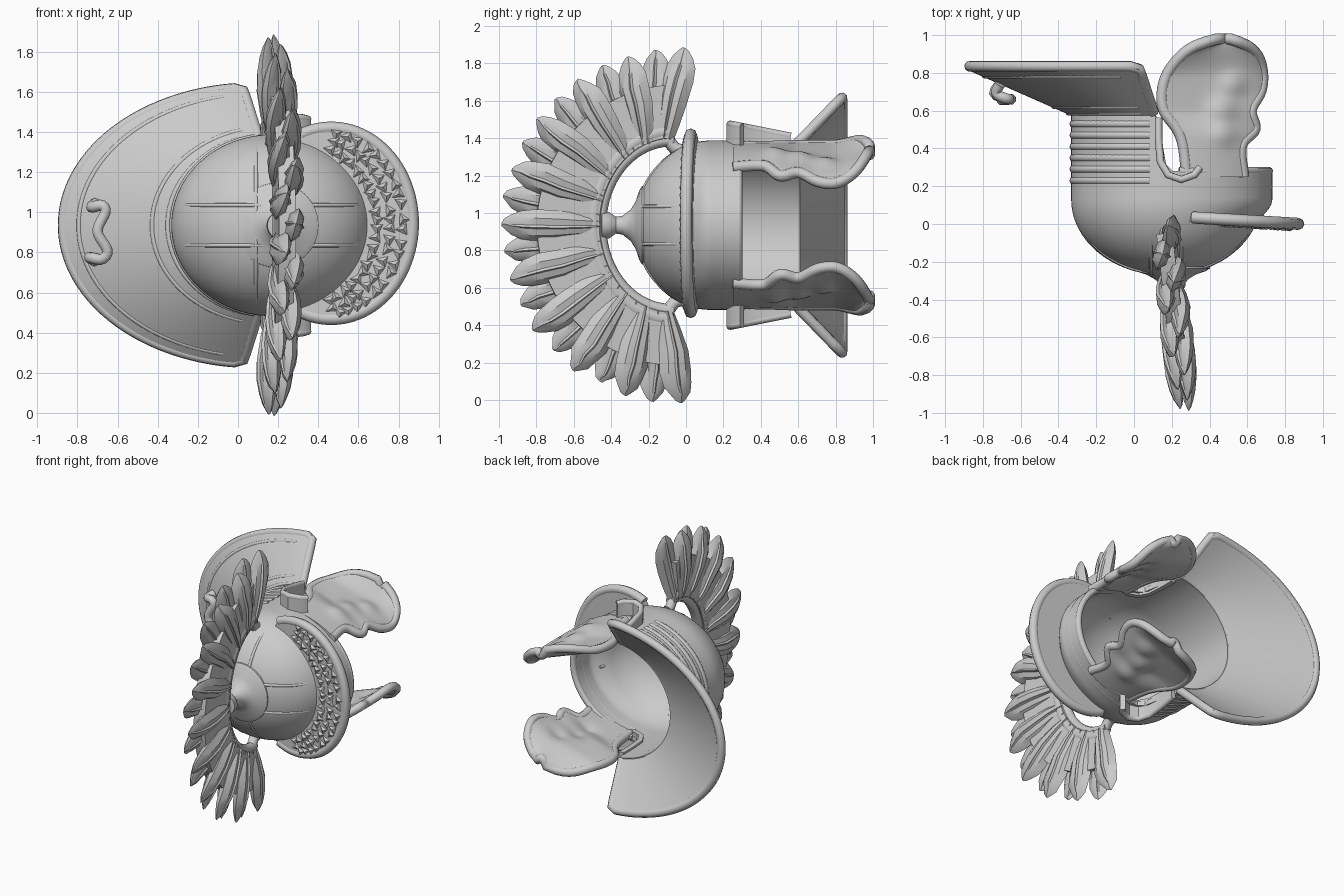
import bpy, bmesh, random
from math import sin, cos, radians, pi, sqrt, exp
from mathutils import Vector

random.seed(4)
if "Cube" in bpy.data.objects:
    bpy.data.objects.remove(bpy.data.objects["Cube"])

grey = bpy.data.materials.new("stone_grey")
grey.use_nodes = True
COL = (0.6, 0.6, 0.6, 1)
grey.diffuse_color = COL
grey.node_tree.nodes["Principled BSDF"].inputs["Base Color"].default_value = COL

CX, CZ, RX, RZ = 0.17, 0.935, 0.485, 0.435   # bowl centre and radii


def smooth(a, b, t):
    t = max(0, min(1, (t - a) / (b - a)))
    return t * t * (3 - 2 * t)


def finish(name, bm, thick=0, angle=35):
    bmesh.ops.remove_doubles(bm, verts=bm.verts, dist=0.0005)
    bmesh.ops.recalc_face_normals(bm, faces=bm.faces)
    me = bpy.data.meshes.new(name)
    bm.to_mesh(me)
    bm.free()
    me.materials.append(grey)
    ob = bpy.data.objects.new(name, me)
    bpy.context.collection.objects.link(ob)
    bpy.ops.object.select_all(action='DESELECT')
    ob.select_set(True)
    bpy.context.view_layer.objects.active = ob
    if thick:
        m = ob.modifiers.new("thickness", 'SOLIDIFY')
        m.thickness, m.offset = thick, 0
        bpy.ops.object.modifier_apply(modifier=m.name)
    bpy.ops.object.shade_smooth_by_angle(angle=radians(angle))


def sheet(name, f, nu, nv, thick=0):
    bm = bmesh.new()
    rows = [[bm.verts.new(f(i / nu, j / nv)) for j in range(nv + 1)] for i in range(nu + 1)]
    for i in range(nu):
        for j in range(nv):
            bm.faces.new((rows[i][j], rows[i + 1][j], rows[i + 1][j + 1], rows[i][j + 1]))
    finish(name, bm, thick)


def tube(name, pts, r):
    cu = bpy.data.curves.new(name, 'CURVE')
    cu.dimensions = '3D'
    cu.bevel_depth, cu.bevel_resolution, cu.use_fill_caps = r, 2, True
    sp = cu.splines.new('POLY')
    sp.points.add(len(pts) - 1)
    for p, q in zip(sp.points, pts):
        p.co = (*q, 1)
    cu.materials.append(grey)
    bpy.context.collection.objects.link(bpy.data.objects.new(name, cu))


def line(f, n):
    return [f(i / n) for i in range(n + 1)]


def interp(table, t):
    """Smooth curve through rows of (parameter, values...)"""
    n = len(table) - 1
    i = max(j for j in range(n) if j == 0 or table[j][0] <= t)
    p0, p1, p2, p3 = (table[max(0, min(n, i + d))] for d in (-1, 0, 1, 2))
    h = p2[0] - p1[0]
    k = (t - p1[0]) / h
    res = []
    for a, b, c, d in list(zip(p0, p1, p2, p3))[1:]:
        m1, m2 = (c - a) / (p2[0] - p0[0]) * h, (d - b) / (p3[0] - p1[0]) * h
        res.append(b + k * (m1 + k * (3 * (c - b) - 2 * m1 - m2 + k * (2 * (b - c) + m1 + m2))))
    return res


# Bowl: half ellipsoid running into a collar that is longer at the back
def bowl_pt(u, v):
    th = (u * 2 - 1) * pi
    back = smooth(radians(88), radians(98), abs(th))
    if v < 0.5:
        k, y = sin(v * pi), 0.13 - 0.385 * cos(v * pi)
    else:
        k, y = 1, 0.13 + (v - 0.5) * 2 * (0.15 + 0.33 * back)
    flare = 0.06 * smooth(0, 0.13, y) * max(0, cos(th))
    return (CX + RX * k * cos(th) + flare, y, CZ + RZ * k * sin(th))


sheet("bowl", bowl_pt, 96, 60, 0.035)
tube("brow_edge", line(lambda t: bowl_pt(0.27 + 0.46 * t, 1), 40), 0.022)
tube("brow_band", line(lambda t: bowl_pt(0.28 + 0.44 * t, 0.72), 40), 0.02)

# Ridges across the nape
for i in range(6):
    def nape_pt(t):
        th = radians(100 + 160 * t)
        return (CX + RX * 1.01 * cos(th), 0.23 + 0.06 * i, CZ + RZ * 1.01 * sin(th))
    tube("nape_ridge", line(nape_pt, 36), 0.022)


# Thin ribs crossing the crown
def rib_pt(dx, dz):
    return (CX + dx, 0.112 - 0.385 * sqrt(max(0, 1 - (dx / RX) ** 2 - (dz / RZ) ** 2)), CZ + dz)


for s in (-1, 1):
    tube("crown_rib_long", line(lambda t: rib_pt(0.94 * (t - .5), s * .1), 40), 0.01)
    tube("crown_rib_cross", line(lambda t: rib_pt(s * .08, 0.84 * (t - .5)), 40), 0.01)


# Finial under the crest
def crest_x(y):
    return 0.165 - 0.115 * y


prof = [(.215, -.19), (.21, -.235), (.185, -.25), (.13, -.268), (.085, -.295), (.05, -.34),
        (.045, -.375), (.07, -.41), (.07, -.45), (0, -.46)]


def finial_pt(u, v):
    r, y = prof[round(v * (len(prof) - 1))]
    return (crest_x(y) + r * cos(u * 2 * pi), y, CZ + r * sin(u * 2 * pi))


sheet("finial", finial_pt, 32, len(prof) - 1)


# Crest: arched frame with a fan of ridged, fused feathers
def frame_pt(a, k=1.0):
    y = -0.08 + 0.38 * k * cos(a)
    return Vector((crest_x(y), y, CZ + 0.455 * k * sin(a)))


def crest_tip(a, reach):
    y = -0.05 + reach * cos(a)
    return Vector((crest_x(y) - .01, y, CZ + reach * sin(a)))


def web_pt(u, v):
    return frame_pt(radians(94 + 172 * u), 1.02).lerp(crest_tip(radians(90 + 179 * u), .75), v)


sheet("crest_web", web_pt, 48, 4, 0.085)
tube("crest_frame", line(lambda t: frame_pt(radians(88 + 184 * t)), 40), 0.035)
tube("crest_frame_bead", line(lambda t: frame_pt(radians(92 + 176 * t), 1.1), 40), 0.05)
for s in (-1, 1):
    tube("crest_stay", [(.175, -.1, CZ + s * .46), (.17, -.06, CZ + s * .41), (.17, -.03, CZ + s * .4)], 0.035)

COUNT = 21
LEAF = [(0, .045), (.2, .065), (.45, .082), (.65, .088), (.8, .078), (.9, .056), (.97, .028), (1, .008)]
bm = bmesh.new()
for i in range(COUNT):
    t = i / (COUNT - 1)
    a = radians(87.5 + 184 * t)
    base = frame_pt(radians(94 + 172 * t), 1.02)
    off = 0.022 * (-1) ** i
    tip = crest_tip(a, 0.95 + random.uniform(-.02, .005) * (0 < t < 1)) + Vector((off, 0, 0))
    along = (tip - base).normalized()
    side = along.cross(Vector((1, 0, 0))).normalized()
    side = (side + Vector((random.uniform(.25, .4), 0, 0))).normalized()
    out = along.cross(side)
    rings = []
    for k, w in LEAF:
        p = base.lerp(tip, k) + Vector((off * sin(k * pi), 0, 0)) + side * random.uniform(-.006, .006)
        h = 0.25 * w + 0.036 * (1 - k ** 3)
        shape = [(1, 0), (.55, .75), (.12, .8), (0, 1.05), (-.12, .8), (-.55, .75)]
        shape += [(-x, -y) for x, y in shape]
        rings.append([bm.verts.new(p + side * w * x + out * h * y) for x, y in shape])
    n = len(rings[0])
    for r0, r1 in zip(rings, rings[1:]):
        for j in range(n):
            bm.faces.new((r0[j], r0[(j + 1) % n], r1[(j + 1) % n], r1[j]))
    bm.faces.new(rings[0])
    bm.faces.new(rings[-1])
finish("crest_feathers", bm)


# Neck guard: broad flared plate with raised borders and a handle
def neck_pt(u, v):
    th, ph = radians(98 + 164 * u), radians(94 + 172 * u)
    ix, iz = CX + RX * cos(th), RZ * sin(th)
    ox, oz = 0.09 + 0.96 * cos(ph), 0.685 * sin(ph)
    return (ix + (ox - ix) * v, 0.59 + 0.245 * v, CZ + iz + (oz - iz) * v)


sheet("neck_guard", neck_pt, 64, 12, 0.045)
border = [neck_pt(0, k) for k in (0, .4, .8, .94)] + line(lambda t: neck_pt(.015 + .97 * t, 1), 64)
border += [neck_pt(1, k) for k in (.94, .8, .4, 0)]
tube("neck_guard_rim", border, 0.029)
for k in (0.06, 0.2, 0.86):
    tube("neck_guard_bead", [Vector(p) - Vector((0, .016, 0))
                             for p in line(lambda t: neck_pt(.04 + .92 * t, k), 48)], 0.014)
HANDLE = [(0, -.71, .74, -.15), (.1, -.74, .69, -.13), (.2, -.68, .665, -.14), (.3, -.65, .66, -.1),
          (.5, -.7, .655, 0), (.7, -.66, .66, .1), (.8, -.68, .665, .13), (.9, -.73, .69, .12), (1, -.71, .74, .14)]
pts = [Vector(interp(HANDLE, i / 32)) + Vector((0, 0, CZ - .03)) for i in range(33)]
tube("neck_guard_handle", pts, 0.028)


# Brow visor: studded crescent plate
def visor_pt(u, v):
    th, ph = radians(75 * (2 * u - 1)), radians(112 * (2 * u - 1))
    ix, iz = CX + RX * .98 * cos(th), CZ + RZ * .98 * sin(th)
    ox, oz = 0.465 + 0.405 * cos(ph), 0.945 + 0.475 * sin(ph)
    x = ix + (ox - ix) * v
    return (x, 0.035 - 0.06 * (x - .3), iz + (oz - iz) * v)


sheet("visor", visor_pt, 56, 6, 0.05)
tube("visor_rim", line(lambda t: visor_pt(t, 1), 56), 0.032)
bm = bmesh.new()
for i in range(22):
    u = 0.13 + 0.74 * i / 21
    for v in (.22, .52, .8):
        c = Vector(visor_pt(u + random.uniform(-.008, .008), v)) - Vector((0, .022, 0))
        a0 = random.uniform(0, pi)
        ring = [bm.verts.new(c + 0.042 * Vector((cos(a0 + k * pi * 2 / 3), 0, sin(a0 + k * pi * 2 / 3))))
                for k in range(3)]
        top = bm.verts.new(c - Vector((0, .02, 0)))
        for k in range(3):
            bm.faces.new((ring[k], ring[(k + 1) % 3], top))
finish("visor_studs", bm, angle=10)

# Cheek guards and ear guards, mirrored across the middle
CHEEK = [(.25, .28, .58), (.42, .26, .57), (.5, .23, .64), (.6, .16, .62),
         (.7, .15, .67), (.8, .18, .68), (.9, .26, .65), (.95, .34, .59), (.98, .44, .51)]
EAR = [(.13, .56), (.13, .45), (.14, .33), (.18, .26), (.25, .235), (.32, .26), (.35, .3)]
# Relief bumps: x, y, spread, height
RELIEF = [(.52, .74, .06, .025), (.46, .6, .07, .035), (.47, .48, .06, .02)]

for s, label in ((1, "upper"), (-1, "lower")):
    def cheek_pt(u, v):
        y = 0.25 + 0.73 * v
        x0, x1 = interp(CHEEK, y)
        x = x0 + (x1 - x0) * u
        z = 0.425 * sqrt(max(0, 1 - ((x - CX) / .6) ** 2)) + 0.05 * smooth(.78, 1, y)
        z -= 0.04 * sin(pi * u) * smooth(.45, .6, y)
        z += sum(h * exp(-((x - bx) ** 2 + (y - by) ** 2) / r ** 2) for bx, by, r, h in RELIEF)
        return (x, y, CZ + s * z)

    sheet(label + "_cheek_guard", cheek_pt, 24, 40, 0.045)
    edge = line(lambda t: cheek_pt(0, t), 40) + line(lambda t: cheek_pt(t, 1), 6)[1:]
    edge += line(lambda t: cheek_pt(1, 1 - t), 40)[1:]
    tube(label + "_cheek_rim", edge, 0.03)

    def ear_pt(u, v):
        x, y = EAR[round(u * (len(EAR) - 1))]
        top = 0.54 - 0.2 * (y - .235)
        return (x, y, CZ + s * (0.4 + (top - 0.4) * v))

    sheet(label + "_ear_guard", ear_pt, len(EAR) - 1, 2, 0.035)
    tube(label + "_ear_guard_rim", line(lambda t: ear_pt(t, 1), len(EAR) - 1), 0.02)
